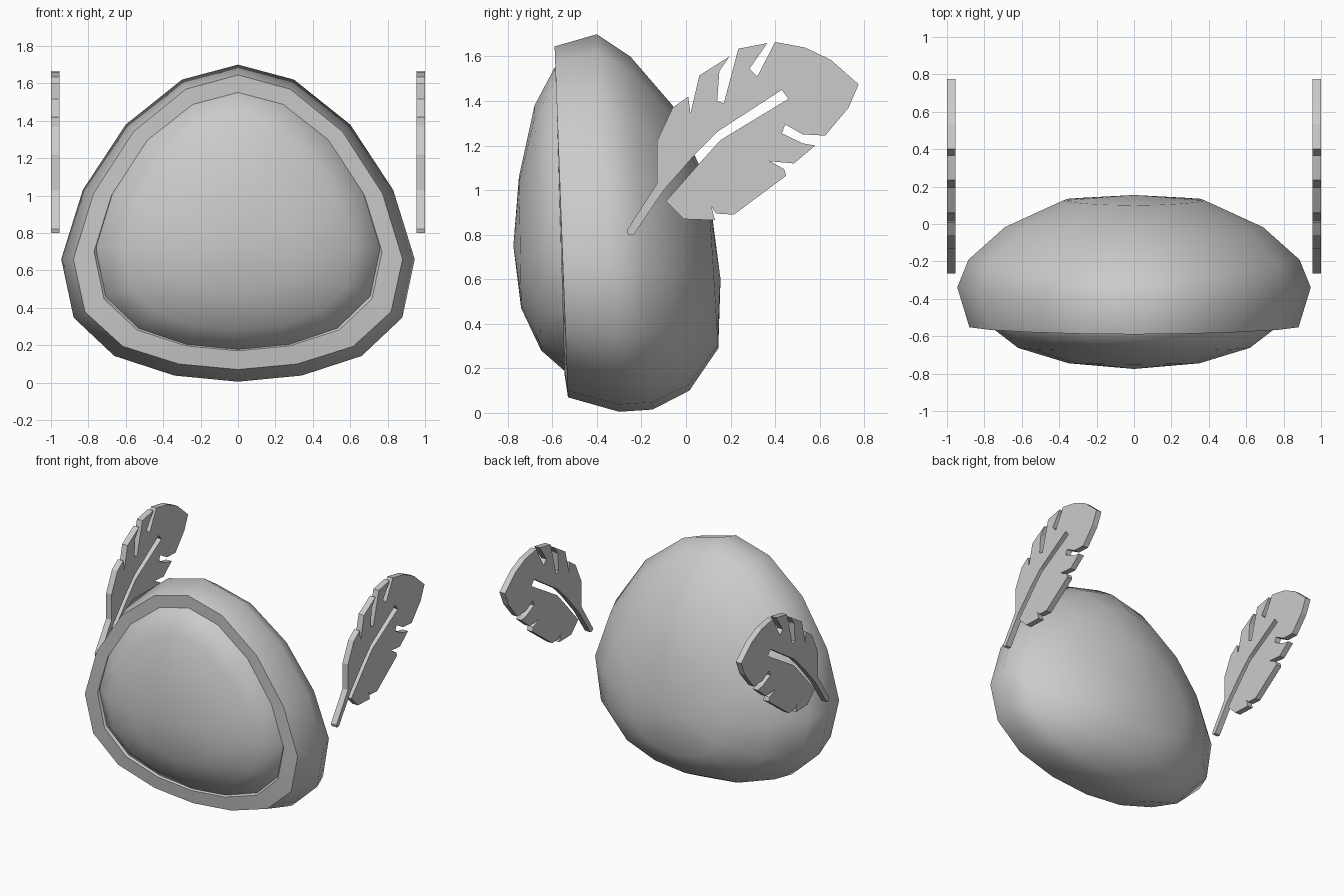
import bpy, bmesh, math

cube = bpy.data.objects.get("Cube")
if cube:
    bpy.data.objects.remove(cube, do_unlink=True)


def make_material(name, value):
    m = bpy.data.materials.new(name)
    m.use_nodes = True
    colour = (value, value, value, 1)
    m.diffuse_color = colour
    m.node_tree.nodes["Principled BSDF"].inputs["Base Color"].default_value = colour
    return m


grey = make_material("light grey", 0.6)

# Rounded egg cross-section, right half from top to bottom, normalised to 1
HALF = [(0, 1), (.317, .923), (.635, .692), (.878, .356), (1, 0),
        (.93, -.477), (.70, -.79), (.36, -.95), (0, -1)]
SECTION = HALF + [(-x, z) for x, z in HALF[-2:0:-1]]


def finish(bm, name):
    bmesh.ops.recalc_face_normals(bm, faces=bm.faces)
    mesh = bpy.data.meshes.new(name)
    bm.to_mesh(mesh)
    bm.free()
    mesh.materials.append(grey)
    ob = bpy.data.objects.new(name, mesh)
    bpy.context.collection.objects.link(ob)
    return ob


def smooth(ob, degrees):
    bpy.ops.object.select_all(action='DESELECT')
    ob.select_set(True)
    bpy.context.view_layer.objects.active = ob
    bpy.ops.object.shade_smooth_by_angle(angle=math.radians(degrees))


def loft(name, rings, pole, degrees):
    """Skin rings of (top y, top z, bottom y, bottom z, half width, widest z) to a pole (y, z)."""
    bm = bmesh.new()
    loops = []
    for yt, zt, yb, zb, w, mid in rings:
        loop = []
        for sx, sz in SECTION:
            z = mid + sz * ((zt - mid) if sz > 0 else (mid - zb))
            y = yb + (yt - yb) * (z - zb) / (zt - zb)
            loop.append(bm.verts.new((sx * w, y, z)))
        loops.append(loop)
    n = len(SECTION)
    for a, b in zip(loops, loops[1:]):
        for i in range(n):
            j = (i + 1) % n
            bm.faces.new((a[i], a[j], b[j], b[i]))
    tip = bm.verts.new((0, *pole))
    for i in range(n):
        bm.faces.new((loops[-1][i], loops[-1][(i + 1) % n], tip))
    ob = finish(bm, name)
    smooth(ob, degrees)
    return ob


# Outer shell: inner lip, front rim, then rings back to the rear pole
loft("shell", [
    (-.50, 1.50, -.46, .22, .70, .70),
    (-.585, 1.55, -.545, .17, .77, .70),
    (-.59, 1.645, -.53, .07, .88, .66),
    (-.40, 1.70, -.30, .005, .945, .66),
    (-.25, 1.60, -.15, .015, .885, .66),
    (-.06, 1.38, .015, .10, .69, .64),
    (.10, 1.02, .145, .29, .38, .61),
], (.155, .60), 55)

# Front dome set into the rim
loft("face_dome", [
    (-.50, 1.57, -.46, .16, .78, .73),
    (-.59, 1.55, -.53, .175, .76, .73),
    (-.68, 1.38, -.65, .28, .62, .73),
    (-.75, 1.06, -.74, .47, .35, .74),
], (-.775, .75), 60)

# Feather outline (y, z): quill, slot beside the shaft, notched lower then upper vane
FEATHER = [
    (-.26, .80), (-.235, .80), (-.10, 1.0), (.04, 1.16), (.145, 1.265), (.43, 1.45),
    (.46, 1.41), (.155, 1.225), (.06, 1.12), (-.09, .95), (-.01, .87), (.13, .865),
    (.115, .925), (.135, .895), (.215, .89), (.45, 1.065), (.44, 1.095), (.375, 1.13),
    (.485, 1.12), (.58, 1.20), (.525, 1.21), (.43, 1.255), (.445, 1.295), (.525, 1.25),
    (.625, 1.245), (.73, 1.37), (.775, 1.475), (.65, 1.585), (.535, 1.64), (.40, 1.665),
    (.32, 1.51), (.285, 1.545), (.365, 1.66), (.235, 1.635), (.17, 1.39), (.14, 1.40),
    (.15, 1.535), (.195, 1.60), (.06, 1.515), (.02, 1.345), (.01, 1.42), (-.06, 1.37),
    (-.13, 1.22), (-.13, 1.03), (-.265, .82)]


def feather(name, side):
    bm = bmesh.new()
    face = bm.faces.new([bm.verts.new((side * .955, y, z)) for y, z in FEATHER])
    out = bmesh.ops.extrude_face_region(bm, geom=[face], use_keep_orig=True)
    for v in out["geom"]:
        if isinstance(v, bmesh.types.BMVert):
            v.co.x = side
    return finish(bm, name)


feather("left_feather", 1)
feather("right_feather", -1)
